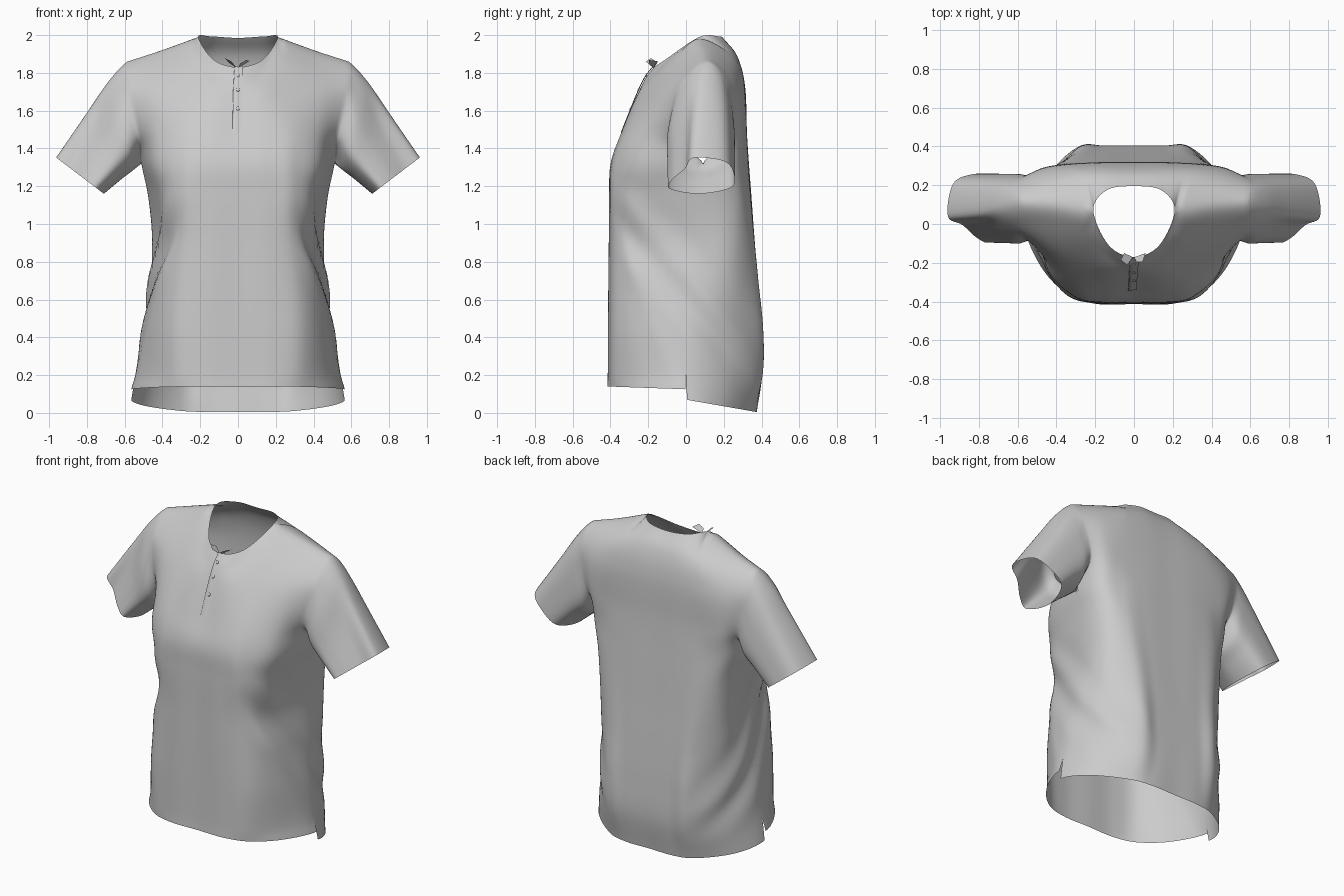
import bpy, bmesh, math
from mathutils import Vector as V

if "Cube" in bpy.data.objects:
    bpy.data.objects.remove(bpy.data.objects["Cube"])

K = 8  # subdivisions between control points


def spline(p, a=None, b=None):
    """Catmull-Rom through p, with optional phantom end points."""
    e = [a or 2 * p[0] - p[1]] + list(p) + [b or 2 * p[-1] - p[-2]]
    out = []
    for i in range(1, len(e) - 2):
        p0, p1, p2, p3 = e[i - 1:i + 3]
        for s in range(K):
            t = s / K
            out.append(0.5 * (2 * p1 + (p2 - p0) * t + (2 * p0 - 5 * p1 + 4 * p2 - p3) * t * t
                              + (3 * p1 - p0 - 3 * p2 + p3) * t ** 3))
    return out + [p[-1].copy()]


def mir(p):
    return V((-p.x, p.y, p.z))


def vecs(*pts):
    return [V(p) for p in pts]


def add_grid(bm, rows, side=1, closed=False):
    vs = [[bm.verts.new((p.x * side, p.y, p.z)) for p in r] for r in rows]
    n = len(rows[0])
    for r0, r1 in zip(vs, vs[1:]):
        for j in range(n if closed else n - 1):
            k = (j + 1) % n
            bm.faces.new((r0[j], r0[k], r1[k], r1[j]))


def finish(bm, name):
    bmesh.ops.remove_doubles(bm, verts=bm.verts, dist=1e-4)
    bmesh.ops.recalc_face_normals(bm, faces=bm.faces)
    me = bpy.data.meshes.new(name)
    bm.to_mesh(me)
    bm.free()
    for f in me.polygons:
        f.use_smooth = True
    ob = bpy.data.objects.new(name, me)
    bpy.context.collection.objects.link(ob)
    return ob


# Torso half sections: z, front y, front corner, front flank, side seam, back flank, back corner, back y
lower = [
    (0.00, -.413, (.34, -.365), (.480, -.22), (.565, .00), (.49, .19), (.31, .335), .372),
    (0.22, -.411, (.34, -.368), (.472, -.21), (.540, .00), (.46, .22), (.29, .390), .404),
    (0.45, -.410, (.345, -.368), (.460, -.21), (.505, .02), (.44, .23), (.29, .395), .398),
    (0.70, -.408, (.325, -.365), (.420, -.23), (.468, .05), (.435, .24), (.30, .370), .380),
    (0.92, -.406, (.295, -.368), (.380, -.24), (.450, .08), (.435, .25), (.32, .350), .362),
    (1.15, -.405, (.30, -.378), (.410, -.24), (.475, .10), (.445, .26), (.34, .330), .345),
    (1.32, -.397, (.30, -.368), (.445, -.235), (.510, .09), (.475, .255), (.35, .315), .332)]
F, B = [], []
for z, yf, c, d, s, e, b, yb in lower:
    xy = [(0, yf), (c[0] * .55, yf), c, d, s, e, b, (b[0] * .55, yb), (0, yb)]
    p = [V((x, y, z)) for x, y in xy]
    q = spline(p, mir(p[1]), mir(p[-2]))
    F.append([v.copy() for v in q[:4 * K + 1]])
    B.append([v.copy() for v in q[:4 * K - 1:-1]])

# Stepped hem: short front, longer back
for v in F[0]:
    v.z = .125 - .036 * v.y
for v in B[0]:
    v.z = .07 - .175 * max(v.y, 0)
F[0][-1].y -= .004
B[0][-1].y += .006

# Chest, back and yoke rows above the underarm, centre to armhole
for pts in (
    ((0, -.338, 1.48), (.15, -.343, 1.48), (.29, -.31, 1.49), (.43, -.215, 1.49), (.525, -.08, 1.47)),
    ((0, -.258, 1.68), (.13, -.25, 1.69), (.26, -.195, 1.71), (.43, -.13, 1.70), (.57, -.06, 1.68)),
    ((0, -.215, 1.77), (.13, -.165, 1.80), (.24, -.06, 1.885), (.42, -.01, 1.845), (.59, .02, 1.80))):
    p = vecs(*pts)
    F.append(spline(p, mir(p[1])))
for pts in (
    ((0, .322, 1.48), (.17, .322, 1.48), (.35, .31, 1.48), (.46, .29, 1.48), (.53, .24, 1.47)),
    ((0, .312, 1.73), (.16, .312, 1.73), (.33, .303, 1.72), (.47, .28, 1.70), (.58, .24, 1.68)),
    ((0, .27, 1.89), (.15, .268, 1.89), (.27, .245, 1.89), (.44, .22, 1.845), (.595, .19, 1.80))):
    p = vecs(*pts)
    B.append(spline(p, mir(p[1])))

# Neckline and shoulder seam
nf, nb = vecs((0, -.17, 1.83), (.13, -.11, 1.87)), vecs((0, .195, 1.985), (.14, .175, 1.993))
neck, mid, tip = vecs((.21, .07, 1.99), (.41, .10, 1.917), (.585, .11, 1.86))
shoulder = spline([neck, mid, tip])[1:]
F.append(spline(nf + [neck], mir(nf[1]), nb[1]) + shoulder)
B.append(spline(nb + [neck], mir(nb[1]), nf[1]) + shoulder)


def vertical(rows, over=None, start=None):
    cols = []
    for j, c in enumerate(zip(*rows)):
        end = over[j] if over and j > 2 * K else None  # roll smoothly over the shoulder
        cols.append(spline(list(c), start[j] if start else None, end))
    return [[v.copy() for v in r] for r in zip(*cols)]


F, B = vertical(F, B[-2]), vertical(B, F[-2])
UA = 6 * K  # underarm row
for r in range(K, UA + 1):  # close the side seam above the slit
    m = (F[r][-1] + B[r][-1]) / 2
    F[r][-1], B[r][-1] = m, m.copy()


# Draped folds running from the bust to the back hem
def fold(v):
    g = lambda d, w: math.exp(-(d / w) ** 2)
    side = min(1, max(0, (v.x - .22) / .15))
    fade = min(1, max(0, (1.27 - v.z) / .25)) * min(1, max(0, (v.z - .1) / .25))
    a = v.z - (.74 - 1.2 * v.y)
    c = v.z - (.02 - 2.6 * v.y)
    v.x += side * fade * (.011 * g(a, .08) - .011 * g(a + .16, .08) + .006 * g(a + .32, .09)
                          - .006 * g(a - .17, .09) + .006 * g(c, .12))


for grid in (F, B):
    for r in grid[:UA]:
        for v in r:
            fold(v)


# Sleeve loops: armhole, two along the arm, cuff with a soft pleat in front
def around(k):
    return [r[k] for r in F[UA:]] + [r[k] for r in B[UA + 1:-1]][::-1]


arm, inner = around(-1), around(-1 - K // 2)
inner[0] = (F[UA][-1 - K // 2] + B[UA][-1 - K // 2]) / 2
plain = [(0, .08), (.18, -.085), (.52, -.085), (.86, .0), (1, .09), (.89, .20), (.56, .25), (.18, .24)]
pleat = [(0, .07), (.14, -.085), (.38, -.075), (.70, -.005), (1, .04), (.91, .20), (.58, .252), (.18, .24)]


def loop(lo, hi, f):
    p = []
    for (s0, y0), (s1, y1) in zip(plain, pleat):
        s, y = s0 + (s1 - s0) * f, y0 + (y1 - y0) * f
        p.append(V((lo[0] + (hi[0] - lo[0]) * s, y, lo[1] + (hi[1] - lo[1]) * s)))
    return spline(p + [p[0]], p[-1], p[1])[:-1]


sleeve = vertical([arm, loop((.555, 1.285), (.685, 1.755), 0),
                   loop((.62, 1.235), (.80, 1.585), .6), loop((.71, 1.16), (.96, 1.35), 1)], start=inner)

# Shirt: front, back and both sleeves in one cloth surface
bm = bmesh.new()
for side in (1, -1):
    add_grid(bm, F, side)
    add_grid(bm, B, side)
    add_grid(bm, sleeve, side, closed=True)
finish(bm, "shirt")

# Placket strip down the chest
centre = [r[0] for r in F]
bm = bmesh.new()
rows = []
for r in range(7 * K, 10 * K + 1):
    c, t = centre[r], (10 * K - r) / (3 * K)
    rows.append([V((x - .012 * t, c.y - o, c.z + .3 * abs(x))) for x, o in
                 ((-.018, .001), (-.016, .007), (.004, .005), (.026, .001))])
add_grid(bm, rows)
finish(bm, "placket")

# Turned-out corners of the neckband
for name, pts in (
    ("neck_flap_right", ((0, -.172, 1.825), (.06, -.15, 1.862), (.045, -.195, 1.868), (.012, -.195, 1.85))),
    ("neck_flap_left", ((-.005, -.172, 1.825), (-.05, -.15, 1.855), (-.068, -.185, 1.878), (-.035, -.212, 1.86)))):
    bm = bmesh.new()
    bm.faces.new([bm.verts.new(p) for p in pts])
    finish(bm, name)

# Buttons
for i, r in enumerate((74, 66, 61)):
    c = centre[r]
    bpy.ops.mesh.primitive_uv_sphere_add(segments=16, ring_count=8, radius=.011,
                                         location=(0, c.y - .007, c.z), rotation=(math.radians(70), 0, 0))
    ob = bpy.context.object
    ob.name = "button_%d" % (i + 1)
    ob.scale = (.8, 1, .4)
    bpy.ops.object.shade_smooth()
